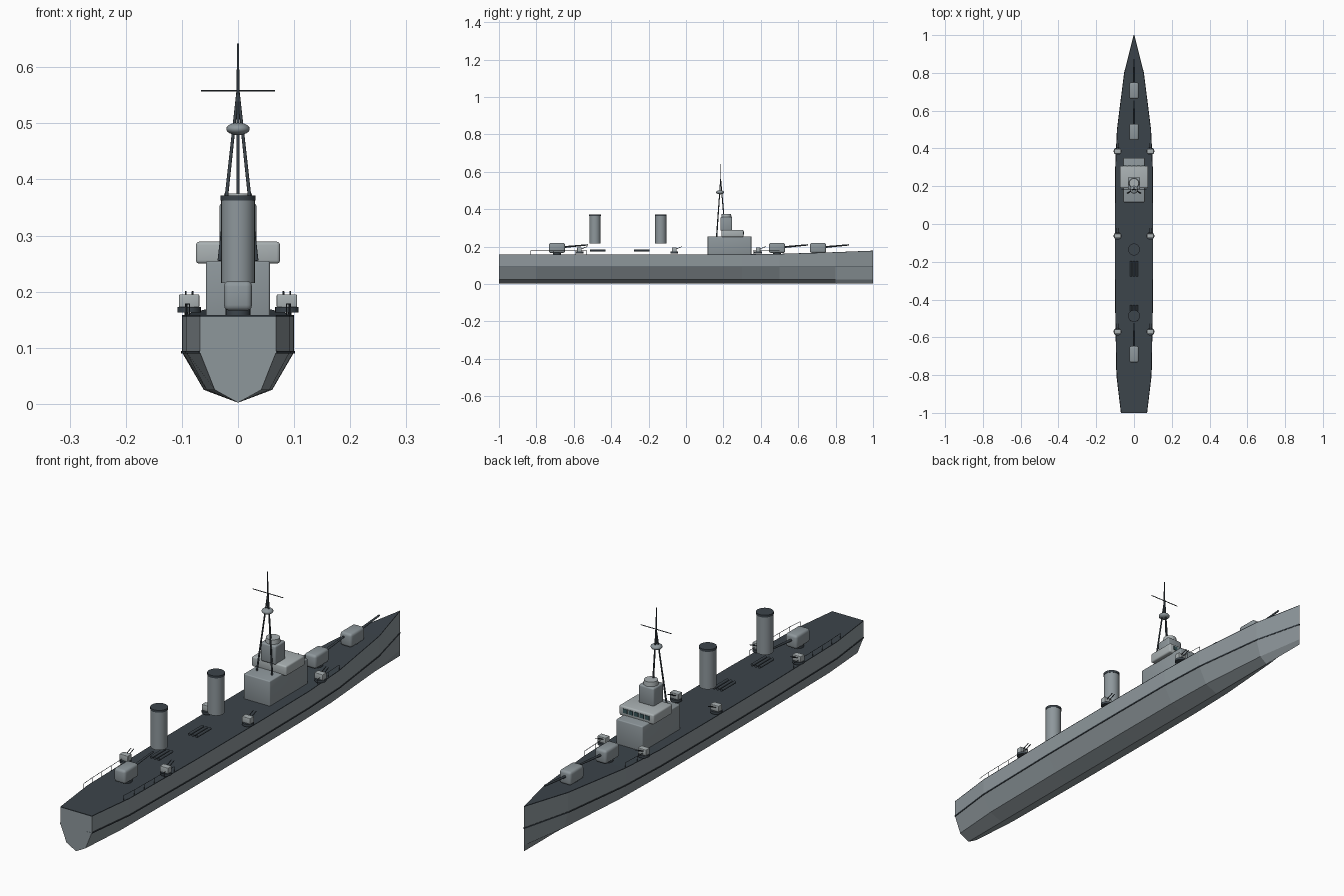
import bpy, bmesh, math
from mathutils import Vector

if "Cube" in bpy.data.objects:
    bpy.data.objects.remove(bpy.data.objects["Cube"])


def material(name, rgb):
    m = bpy.data.materials.new(name)
    m.diffuse_color = (*rgb, 1)
    m.use_nodes = True
    m.node_tree.nodes["Principled BSDF"].inputs["Base Color"].default_value = m.diffuse_color
    return m


GREY = material("hull_grey", (0.27, 0.31, 0.33))
LIGHT = material("light_grey", (0.40, 0.44, 0.45))
DARK = material("dark_deck", (0.045, 0.058, 0.07))
GLASS = material("window_glass", (0.04, 0.09, 0.10))


def finish(bm, name, mat, smooth=False):
    bmesh.ops.recalc_face_normals(bm, faces=bm.faces[:])
    me = bpy.data.meshes.new(name)
    bm.to_mesh(me)
    bm.free()
    ob = bpy.data.objects.new(name, me)
    bpy.context.collection.objects.link(ob)
    me.materials.append(mat)
    if smooth:
        bpy.context.view_layer.objects.active = ob
        ob.select_set(True)
        bpy.ops.object.shade_smooth_by_angle(angle=math.radians(35))
        ob.select_set(False)
    return ob


def loft(name, sections, mat):
    # skin a row of closed cross-sections and cap both ends
    bm = bmesh.new()
    rings = [[bm.verts.new(p) for p in s] for s in sections]
    n = len(rings[0])
    for a, b in zip(rings, rings[1:]):
        for i in range(n):
            j = (i + 1) % n
            bm.faces.new((a[i], a[j], b[j], b[i]))
    bm.faces.new(rings[0])
    bm.faces.new(rings[-1])
    bmesh.ops.remove_doubles(bm, verts=bm.verts[:], dist=0.00005)
    return finish(bm, name, mat)


def box(name, x, y, z, mat, bevel=0.0):
    # box from (min, max) ranges, with optional rounded edges
    bm = bmesh.new()
    bmesh.ops.create_cube(bm, size=1)
    for v in bm.verts:
        v.co = [lo + (c + 0.5) * (hi - lo) for c, (lo, hi) in zip(v.co, (x, y, z))]
    if bevel:
        bmesh.ops.bevel(bm, geom=bm.edges[:], offset=bevel, segments=3,
                        profile=0.5, affect='EDGES')
    return finish(bm, name, mat, bevel > 0)


def rod(name, a, b, r, mat, r2=None, sides=12):
    # cylinder or cone between two points
    a, b = Vector(a), Vector(b)
    d = b - a
    bm = bmesh.new()
    bmesh.ops.create_cone(bm, cap_ends=True, segments=sides, radius1=r,
                          radius2=r if r2 is None else r2, depth=d.length)
    rot = d.to_track_quat('Z', 'Y')
    for v in bm.verts:
        v.co = rot @ v.co + (a + b) / 2
    return finish(bm, name, mat, True)


# Hull stations: y, half width, deck height
stations = [(-1, .068, .155), (-.8, .092, .155), (-.4, .099, .155), (0, .1, .155),
            (.3, .098, .155), (.5, .089, .158), (.8, .051, .167), (1, .0006, .175)]


def half_width(y):
    for (y0, w0, _), (y1, w1, _) in zip(stations, stations[1:]):
        if y <= y1:
            return w0 + (w1 - w0) * (y - y0) / (y1 - y0)


hull, deck, stripe = [], [], []
for y, w, z in stations:
    half = [(w, z), (w, .092), (w * .61, .025)]
    hull.append([(a, y, c) for a, c in half] + [(0, y, .002)]
                + [(-a, y, c) for a, c in reversed(half)])
    deck.append([(-w, y, z), (w, y, z), (w, y, z + .003), (-w, y, z + .003)])
    s = w + .0015
    stripe.append([(-s, y, .0895), (s, y, .0895), (s, y, .0945), (-s, y, .0945)])
loft("hull", hull, GREY)
loft("deck", deck, DARK)
loft("waterline_stripe", stripe, DARK)

# Bridge superstructure
box("deckhouse", (-.057, .057), (.115, .35), (.154, .255), GREY, .004)
box("bridge", (-.075, .075), (.19, .307), (.25, .289), LIGHT, .006)
box("bridge_tower", (-.033, .033), (.184, .247), (.285, .358), GREY, .006)
rod("director", (0, .216, .355), (0, .216, .375), .027, LIGHT, .025, 24)
for i in range(-2, 3):
    box("bridge_window", (i * .024 - .009, i * .024 + .009), (.303, .309),
        (.264, .28), GLASS)

# Tripod mast with lookout top and yard
top = (0, .185, .56)
for foot in [(-.033, .164, .255), (.033, .164, .255), (0, .212, .255)]:
    rod("mast_leg", foot, top, .0035, DARK, .0025)
rod("mast_pole", (0, .183, .48), (0, .183, .642), .0028, DARK, .002)
rod("yardarm", (-.066, .184, .558), (.066, .184, .558), .0016, DARK, sides=8)
bm = bmesh.new()
bmesh.ops.create_uvsphere(bm, u_segments=24, v_segments=12, radius=1)
for v in bm.verts:
    v.co = (v.co.x * .021, v.co.y * .021 + .182, v.co.z * .011 + .49)
finish(bm, "lookout_top", GREY, True)

# Funnels with dark caps
for y in (-.487, -.135):
    rod("funnel", (0, y, .215), (0, y, .365), .03, GREY, sides=32)
    rod("funnel_cap", (0, y, .362), (0, y, .371), .0315, DARK, sides=32)

# Triple torpedo tubes
for y in (-.472, -.237):
    for x in (-.016, 0, .016):
        rod("torpedo_tube", (x, y - .042, .179), (x, y + .042, .179), .0055, DARK)

# Main gun turrets
for y in (-.69, .487, .706):
    rod("barbette", (0, y, .154), (0, y, .172), .022, DARK, sides=24)
    box("turret", (-.025, .025), (y - .043, y + .043), (.166, .219), GREY, .01)
    rod("gun_barrel", (0, y + .035, .197), (0, y + .166, .209), .005, DARK, .0035)

# Twin deck guns on both sides
for side in (-1, 1):
    for y in (-.57, -.063, .385):
        x = side * .087
        rod("gun_platform", (x, y, .163), (x, y, .173), .021, DARK, sides=20)
        box("gun_shield", (x - .018, x + .018), (y - .012, y + .012),
            (.172, .195), LIGHT, .002)
        for dx in (-.006, .006):
            rod("deck_gun_barrel", (x + dx, y, .183), (x + dx, y + .042, .2),
                .0016, DARK, sides=8)

    # Railings fore and aft
    for y0, y1, zr in ((-.83, -.53, .178), (.36, .5, .18)):
        n = round((y1 - y0) / .06)
        pts = []
        for i in range(n + 1):
            y = y0 + (y1 - y0) * i / n
            pts.append((side * (half_width(y) - .002), y, zr))
        for p in pts:
            rod("rail_post", (p[0], p[1], .154), p, .0009, DARK, sides=6)
        for a, b in zip(pts, pts[1:]):
            rod("rail", a, b, .0009, DARK, sides=6)
